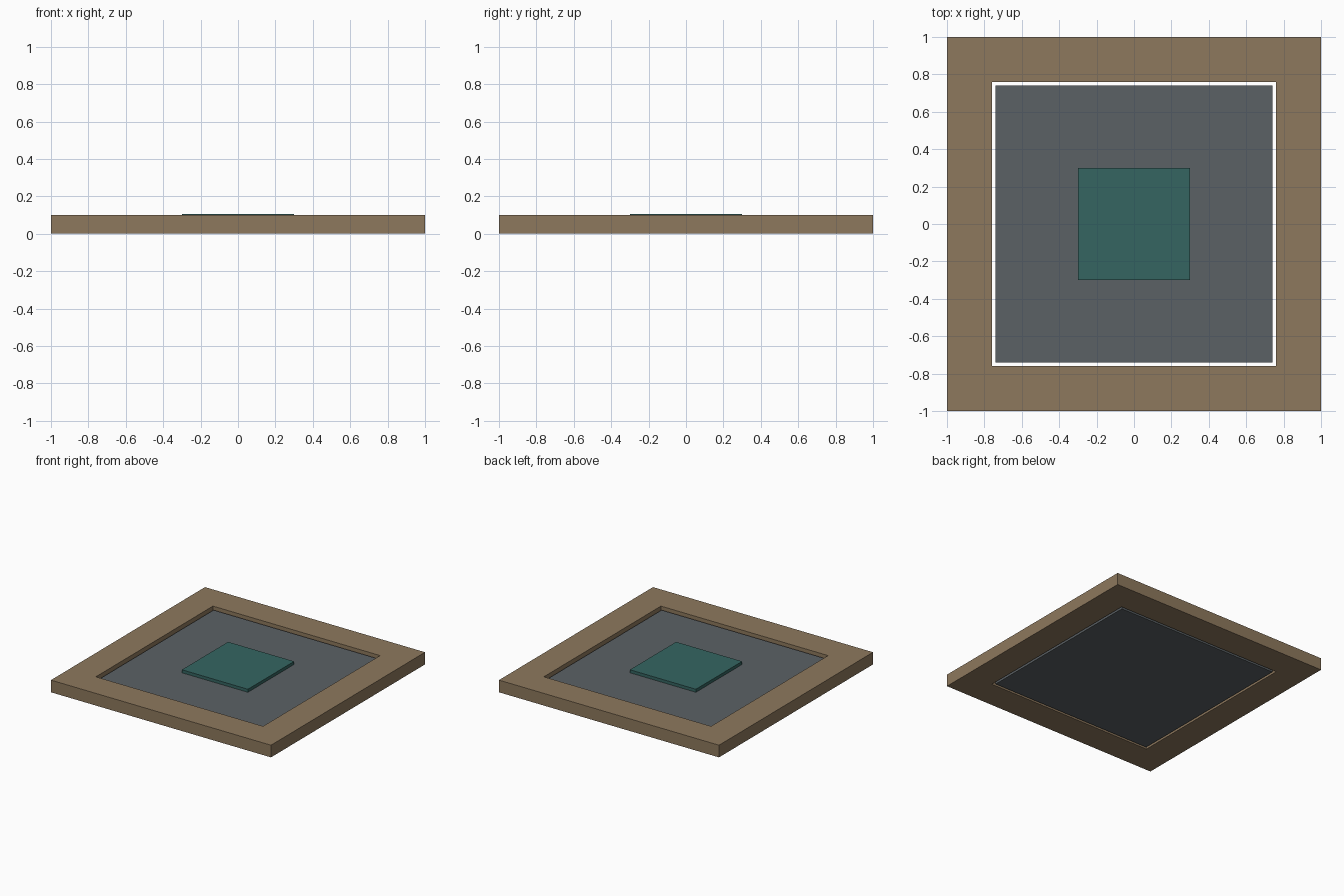
import bpy, bmesh

if "Cube" in bpy.data.objects:
    bpy.data.objects.remove(bpy.data.objects["Cube"])


def material(name, rgb):
    m = bpy.data.materials.new(name)
    m.diffuse_color = (*rgb, 1)
    m.use_nodes = True
    m.node_tree.nodes["Principled BSDF"].inputs["Base Color"].default_value = m.diffuse_color
    return m


def finish(name, bm, mat):
    bmesh.ops.recalc_face_normals(bm, faces=bm.faces)
    me = bpy.data.meshes.new(name)
    bm.to_mesh(me)
    bm.free()
    me.materials.append(mat)
    bpy.context.collection.objects.link(bpy.data.objects.new(name, me))


def square(bm, r, z):
    return [bm.verts.new((x * r, y * r, z))
            for x, y in ((-1, -1), (1, -1), (1, 1), (-1, 1))]


def slab(name, r, z0, z1, mat):
    bm = bmesh.new()
    lo, hi = square(bm, r, z0), square(bm, r, z1)
    bm.faces.new(lo)
    bm.faces.new(hi)
    for i in range(4):
        j = (i + 1) % 4
        bm.faces.new((lo[i], lo[j], hi[j], hi[i]))
    finish(name, bm, mat)


def ring(name, outer, inner, z0, z1, mat):
    # rectangular section carried round four mitred corners
    bm = bmesh.new()
    loops = [square(bm, r, z) for r, z in
             ((outer, z0), (outer, z1), (inner, z1), (inner, z0))]
    for k in range(4):
        a, b = loops[k], loops[(k + 1) % 4]
        for i in range(4):
            j = (i + 1) % 4
            bm.faces.new((a[i], a[j], b[j], b[i]))
    finish(name, bm, mat)


brown = material("brown", (0.27, 0.19, 0.11))
grey = material("slate grey", (0.105, 0.12, 0.13))
teal = material("teal", (0.035, 0.13, 0.12))

ring("frame", 1.0, 0.76, 0.0, 0.10, brown)        # outer border
slab("panel", 0.74, 0.0, 0.08, grey)              # loose centre panel
slab("centre_plate", 0.30, 0.08, 0.105, teal)     # raised square
